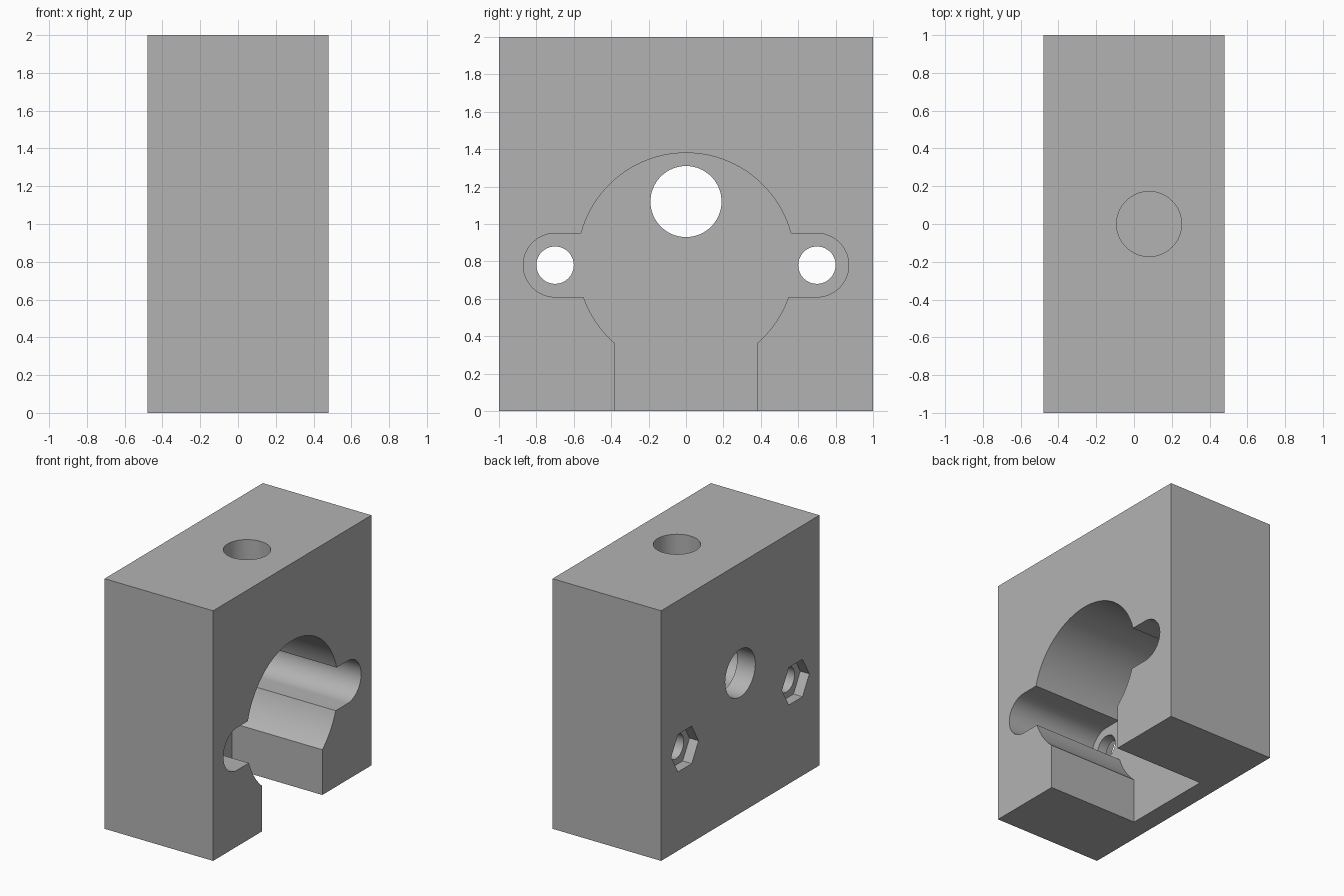
import bpy, bmesh
from math import sin, cos, pi, radians, asin, acos
from mathutils import Matrix

cube = bpy.data.objects.get("Cube")
if cube:
    bpy.data.objects.remove(cube, do_unlink=True)

grey = bpy.data.materials.new("plain grey")
grey.use_nodes = True
grey.diffuse_color = (0.45, 0.45, 0.45, 1)
grey.node_tree.nodes["Principled BSDF"].inputs["Base Color"].default_value = (0.45, 0.45, 0.45, 1)

WIDTH, DEPTH, HEIGHT = 0.96, 2.0, 2.0
OUTER = -WIDTH / 2            # closed side of the housing
FLOOR = -0.32                 # inner face of the thin wall
EAR_Y, EAR_Z, EAR_R = 0.70, 0.78, 0.17


def new_object(name, bm):
    bmesh.ops.recalc_face_normals(bm, faces=bm.faces)
    mesh = bpy.data.meshes.new(name)
    bm.to_mesh(mesh)
    bm.free()
    mesh.materials.append(grey)
    obj = bpy.data.objects.new(name, mesh)
    bpy.context.collection.objects.link(obj)
    return obj


def prism_x(name, outline, x0, x1):
    """Extrude a (y, z) outline along x."""
    bm = bmesh.new()
    face = bm.faces.new([bm.verts.new((x0, y, z)) for y, z in outline])
    made = bmesh.ops.extrude_face_region(bm, geom=[face])["geom"]
    bmesh.ops.translate(bm, vec=(x1 - x0, 0, 0),
                        verts=[v for v in made if isinstance(v, bmesh.types.BMVert)])
    return new_object(name, bm)


def arc(cy, cz, r, a0, a1, steps):
    angles = [a0 + (a1 - a0) * i / steps for i in range(steps + 1)]
    return [(cy + r * cos(a), cz + r * sin(a)) for a in angles]


def ring(cy, cz, r, sides):
    return arc(cy, cz, r, 0, 2 * pi, sides)[:-1]


def cut(body, cutter):
    cutter.hide_render = True
    mod = body.modifiers.new(cutter.name, 'BOOLEAN')
    mod.operation = 'DIFFERENCE'
    mod.solver = 'EXACT'
    mod.object = cutter
    bpy.context.view_layer.objects.active = body
    bpy.ops.object.modifier_apply(modifier=mod.name)
    bpy.data.objects.remove(cutter, do_unlink=True)


# Solid block
bm = bmesh.new()
bmesh.ops.create_cube(bm, size=1, matrix=Matrix.Translation((0, 0, HEIGHT / 2))
                      @ Matrix.Diagonal((WIDTH, DEPTH, HEIGHT, 1)))
housing = new_object("housing_block", bm)

# Keyhole cavity: round bore, two side ears and a slot open at the bottom
BORE_Z, BORE_R, SLOT = 0.80, 0.58, 0.38
slot_angle = -acos(SLOT / BORE_R)
ear_low = asin((EAR_Z - EAR_R - BORE_Z) / BORE_R)
ear_high = asin((EAR_Z + EAR_R - BORE_Z) / BORE_R)
half = [(SLOT, -0.1)]
half += arc(0, BORE_Z, BORE_R, slot_angle, ear_low, 10)
half += arc(EAR_Y, EAR_Z, EAR_R, -pi / 2, pi / 2, 32)
half += arc(0, BORE_Z, BORE_R, ear_high, pi / 2, 32)
outline = half + [(-y, z) for y, z in reversed(half[:-1])]
cut(housing, prism_x("cavity_cutter", outline, FLOOR, 0.6))

# Shaft hole through the thin wall
cut(housing, prism_x("shaft_hole_cutter", ring(0, 1.12, 0.19, 64), -0.6, -0.2))

# Screw holes with hexagonal nut pockets on the closed side
for side in (-1, 1):
    y = side * EAR_Y
    cut(housing, prism_x("screw_hole_cutter", ring(y, EAR_Z, 0.10, 48), -0.6, -0.2))
    cut(housing, prism_x("nut_pocket_cutter", ring(y, EAR_Z, 0.173, 6), -0.6, OUTER + 0.08))

# Blind mounting hole in the top
bm = bmesh.new()
bmesh.ops.create_cone(bm, cap_ends=True, segments=64, radius1=0.172, radius2=0.172,
                      depth=0.6, matrix=Matrix.Translation((0.08, 0, HEIGHT - 0.14)))
cut(housing, new_object("mounting_hole_cutter", bm))

# Smooth bores, sharp edges
bpy.ops.object.select_all(action='DESELECT')
housing.select_set(True)
bpy.context.view_layer.objects.active = housing
bpy.ops.object.shade_smooth_by_angle(angle=radians(25))
